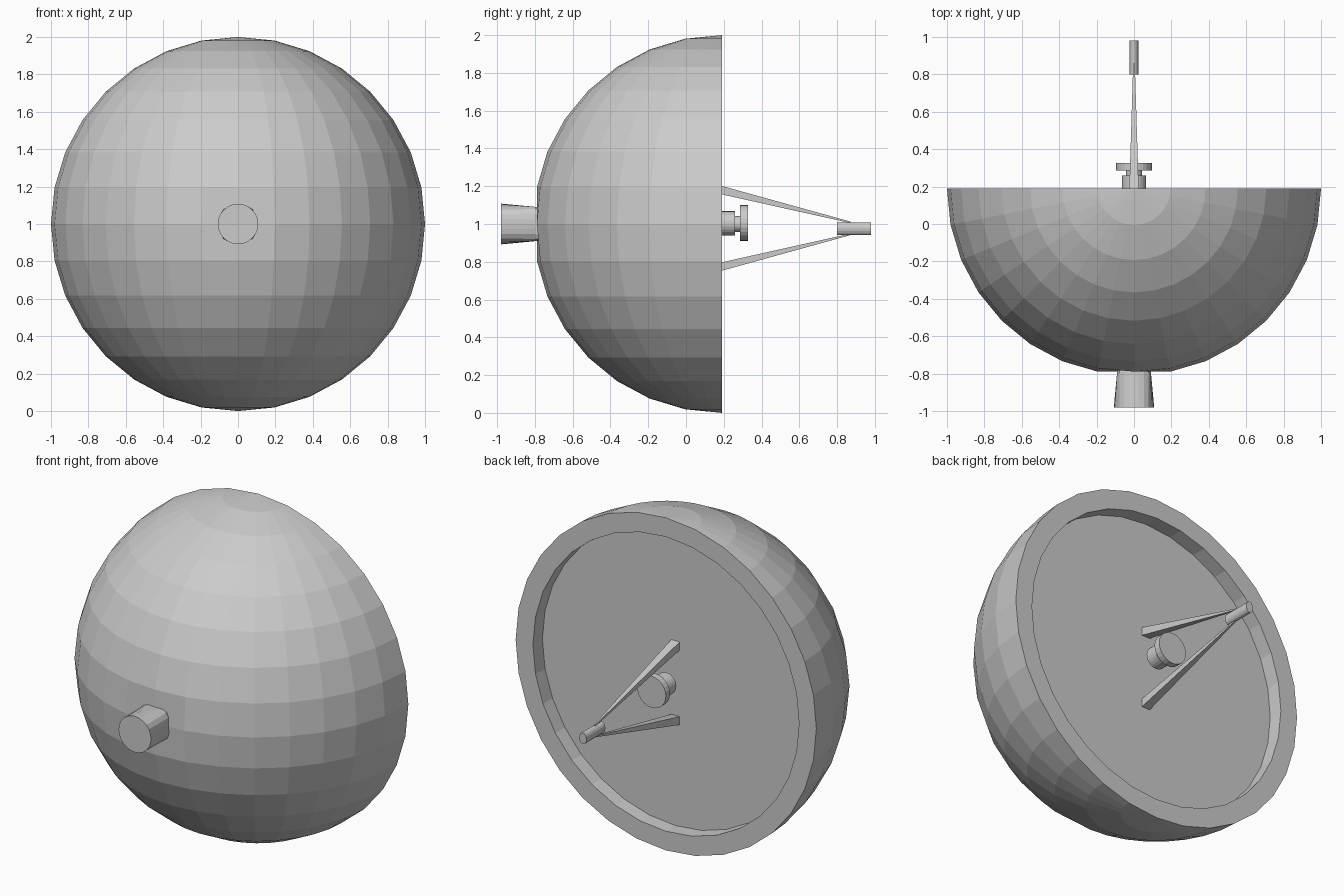
import bpy, bmesh, math

if "Cube" in bpy.data.objects:
    bpy.data.objects.remove(bpy.data.objects["Cube"])

RIM_Y = 0.19      # plane of the open rim
FLOOR_Y = 0.10    # recessed disc inside the rim


def finish(name, bm):
    bmesh.ops.recalc_face_normals(bm, faces=bm.faces)
    me = bpy.data.meshes.new(name)
    bm.to_mesh(me)
    bm.free()
    ob = bpy.data.objects.new(name, me)
    bpy.context.collection.objects.link(ob)
    return ob


def loft(name, rings):
    """Closed solid through equal-length rings of points."""
    bm = bmesh.new()
    loops = [[bm.verts.new(p) for p in r] for r in rings]
    n = len(loops[0])
    for a, b in zip(loops, loops[1:]):
        for i in range(n):
            j = (i + 1) % n
            bm.faces.new((a[i], a[j], b[j], b[i]))
    bm.faces.new(loops[0])
    bm.faces.new(loops[-1])
    return finish(name, bm)


def ring(y, rx, rz, z=1.0, n=24):
    """Ellipse of n points in the xz plane."""
    return [(rx * math.cos(math.tau * i / n), y, z + rz * math.sin(math.tau * i / n))
            for i in range(n)]


def chamfered_square(y, half, corner, z=1.0, n=24):
    """Square with cut corners, sampled with n points to match ring()."""
    pts = []
    for i in range(n):
        a = math.tau * i / n
        c, s = math.cos(a), math.sin(a)
        r = min(half / max(abs(c), abs(s)), corner / (abs(c) + abs(s)))
        pts.append((r * c, y, z + r * s))
    return pts


# Half-sphere dish with a flat rim and recessed disc
bm = bmesh.new()
bmesh.ops.create_uvsphere(bm, u_segments=32, v_segments=16, radius=1.0)
bmesh.ops.bisect_plane(bm, geom=bm.verts[:] + bm.edges[:] + bm.faces[:], dist=1e-4,
                       plane_co=(0, 0, 0), plane_no=(0, 1, 0), clear_outer=True)
for v in bm.verts:
    v.co.y = max(v.co.y, -0.979)     # slightly flattened front
edge = [e for e in bm.edges if e.is_boundary]
cap = bmesh.ops.contextual_create(bm, geom=edge)["faces"]
bmesh.ops.recalc_face_normals(bm, faces=bm.faces)
bmesh.ops.inset_region(bm, faces=cap, thickness=0.115)
floor = bmesh.ops.extrude_discrete_faces(bm, faces=cap)["faces"][0]
for v in floor.verts:
    v.co.y += FLOOR_Y - RIM_Y
bmesh.ops.translate(bm, verts=bm.verts, vec=(0, RIM_Y, 1))
finish("dish", bm)

# Mount on the front of the dish: squarish root, round end
loft("front_mount", [chamfered_square(-0.76, 0.089, 0.155),
                     chamfered_square(-0.80, 0.091, 0.158),
                     ring(-0.98, 0.108, 0.108)])

# Stepped knob in front of the disc
loft("knob_base", [ring(0.185, 0.065, 0.065, 1.003), ring(0.26, 0.065, 0.065, 1.003)])
loft("knob_neck", [ring(0.25, 0.042, 0.042), ring(0.295, 0.042, 0.042)])
loft("knob_disc", [ring(0.287, 0.095, 0.095, 1.005), ring(0.327, 0.095, 0.095, 1.005)])

# Two tapered struts meeting at the antenna tip
MID_Z = 0.977
for side, name in ((1, "upper_strut"), (-1, "lower_strut")):
    rings = []
    for y, dz, hx, hz in ((FLOOR_Y - 0.01, 0.227, 0.028, 0.025), (0.87, 0.032, 0.004, 0.004)):
        z = MID_Z + side * dz
        rings.append([(-hx, y, z - hz), (hx, y, z - hz), (hx, y, z + hz), (-hx, y, z + hz)])
    loft(name, rings)

# Antenna tip rod
loft("tip_rod", [ring(y, 0.024, 0.034, MID_Z - 0.002, 16) for y in (0.80, 0.98)])
